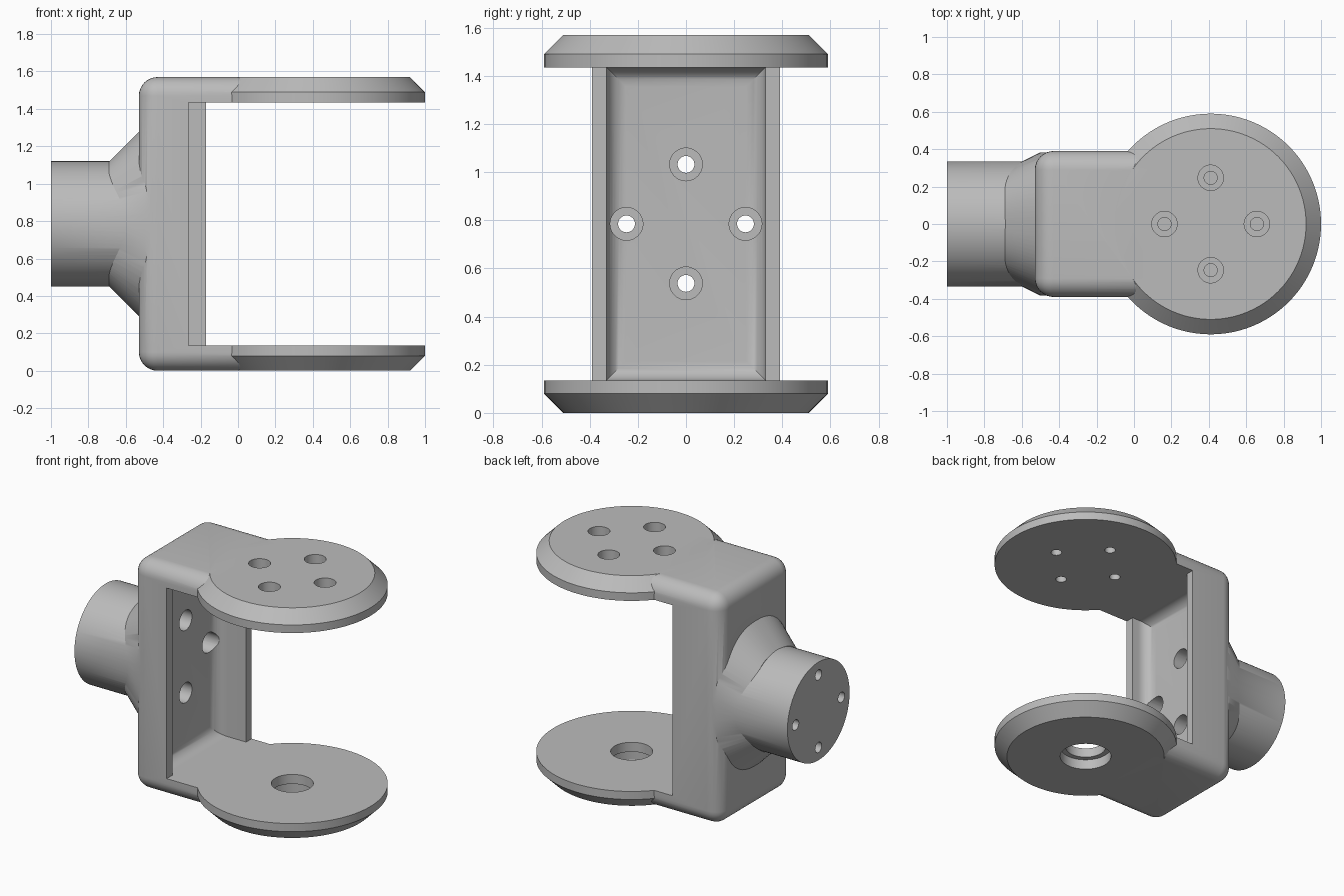
import bpy, bmesh, math
from mathutils import Matrix, Vector

cube = bpy.data.objects.get("Cube")
if cube:
    bpy.data.objects.remove(cube, do_unlink=True)

grey = bpy.data.materials.new("plain grey")
grey.use_nodes = True
grey.diffuse_color = (0.5, 0.5, 0.5, 1)
grey.node_tree.nodes["Principled BSDF"].inputs["Base Color"].default_value = (0.5, 0.5, 0.5, 1)

HEIGHT, MID, THICK = 1.57, 0.785, 0.135
HALF_W, DISC_X, BOLT = 0.39, 0.41, 0.247


def finish(name, bm):
    bmesh.ops.recalc_face_normals(bm, faces=bm.faces)
    mesh = bpy.data.meshes.new(name)
    bm.to_mesh(mesh)
    bm.free()
    mesh.materials.append(grey)
    obj = bpy.data.objects.new(name, mesh)
    bpy.context.collection.objects.link(obj)
    return obj


def box(name, low, high, radius=0, face_x=None):
    """Box between two corners; edges touching the plane x = face_x are
    rounded, or all edges if face_x is None and a radius is given."""
    low, high = Vector(low), Vector(high)
    bm = bmesh.new()
    bmesh.ops.create_cube(bm, size=1)
    for v in bm.verts:
        v.co = [low[i] + (v.co[i] + 0.5) * (high[i] - low[i]) for i in range(3)]
    if radius:
        edges = [e for e in bm.edges if face_x is None
                 or all(abs(v.co.x - face_x) < 1e-4 for v in e.verts)]
        bmesh.ops.bevel(bm, geom=edges, offset=radius, segments=8,
                        profile=0.5, affect='EDGES')
    return finish(name, bm)


def lathe(name, rings, centre, axis='Z', sides=96):
    """Solid of stacked rings (position along axis, half width, half depth, power)."""
    bm = bmesh.new()
    loops = []
    for pos, rx, ry, power in rings:
        loop = []
        for i in range(sides):
            a = math.tau * i / sides
            c, s = math.cos(a), math.sin(a)
            u = rx * math.copysign(abs(c) ** (2 / power), c)
            w = ry * math.copysign(abs(s) ** (2 / power), s)
            co = (u, w, pos) if axis == 'Z' else (pos, u, w)
            loop.append(bm.verts.new(Vector(co) + Vector(centre)))
        loops.append(loop)
    for a, b in zip(loops, loops[1:]):
        for i in range(sides):
            j = (i + 1) % sides
            bm.faces.new((a[i], a[j], b[j], b[i]))
    bm.faces.new(loops[0])
    bm.faces.new(loops[-1])
    return finish(name, bm)


def cylinder(name, start, end, radius, centre, axis='Z', sides=40):
    return lathe(name, [(p, radius, radius, 2) for p in (start, end)], centre, axis, sides)


def combine(target, tool, operation):
    mod = target.modifiers.new(operation, 'BOOLEAN')
    mod.operation, mod.solver, mod.object = operation, 'EXACT', tool
    bpy.context.view_layer.objects.active = target
    bpy.ops.object.modifier_apply(modifier=mod.name)
    bpy.data.objects.remove(tool, do_unlink=True)


# Rounded block trimmed to the length of the arms
fork = box("fork_bracket", (-0.53, -HALF_W, 0), (0.4, HALF_W, HEIGHT), 0.1)
combine(fork, box("arm_trim", (0.1, -1, -1), (1, 1, 3)), 'DIFFERENCE')

# Tube and flared root behind the block
combine(fork, lathe("flare", [(-0.69, 0.29, 0.333, 2.4), (-0.5, 0.383, 0.523, 2.4),
                              (-0.46, 0.383, 0.523, 2.4)], (0, 0, MID), 'X'), 'UNION')
combine(fork, cylinder("tube", -1, -0.45, 0.335, (0, 0, MID), 'X', 96), 'UNION')

# Gap between the arms, shorter front cheek and filleted pocket
top = HEIGHT - THICK
combine(fork, box("gap", (-0.17, -1, THICK), (1, 1, top)), 'DIFFERENCE')
combine(fork, box("front_cheek_cut", (-0.265, -1, THICK), (1, -0.32, top)), 'DIFFERENCE')
combine(fork, box("pocket", (-0.395, -0.33, THICK), (1, 0.33, top), 0.08, -0.395), 'DIFFERENCE')

# Chamfered round plates at the ends of the arms
for name, edge, rim, inner in (("upper_plate", HEIGHT, HEIGHT - 0.08, top),
                               ("lower_plate", 0, 0.08, THICK)):
    rings = [(edge, 0.51, 0.51, 2), (rim, 0.59, 0.59, 2), (inner, 0.59, 0.59, 2)]
    combine(fork, lathe(name, rings, (DISC_X, 0, 0)), 'UNION')

# Stepped bolt holes in the upper plate and through the tube
for dx, dy in ((BOLT, 0), (-BOLT, 0), (0, BOLT), (0, -BOLT)):
    plate_at, tube_at = (DISC_X + dx, dy, 0), (0, dy, MID + dx)
    combine(fork, cylinder("bolt_hole", 1.3, 1.7, 0.035, plate_at), 'DIFFERENCE')
    combine(fork, cylinder("bolt_seat", 1.5, 1.7, 0.068, plate_at), 'DIFFERENCE')
    combine(fork, cylinder("tube_hole", -1.1, -0.2, 0.035, tube_at, 'X'), 'DIFFERENCE')
    combine(fork, cylinder("tube_seat", -0.85, -0.2, 0.068, tube_at, 'X'), 'DIFFERENCE')

# Stepped bearing hole in the lower plate
combine(fork, cylinder("bearing_hole", -0.1, 0.3, 0.13, (DISC_X, 0, 0), 'Z', 64), 'DIFFERENCE')
combine(fork, cylinder("bearing_seat", -0.1, 0.07, 0.165, (DISC_X, 0, 0), 'Z', 64), 'DIFFERENCE')

bpy.ops.object.select_all(action='DESELECT')
fork.select_set(True)
bpy.context.view_layer.objects.active = fork
bpy.ops.object.shade_smooth_by_angle(angle=math.radians(30))
